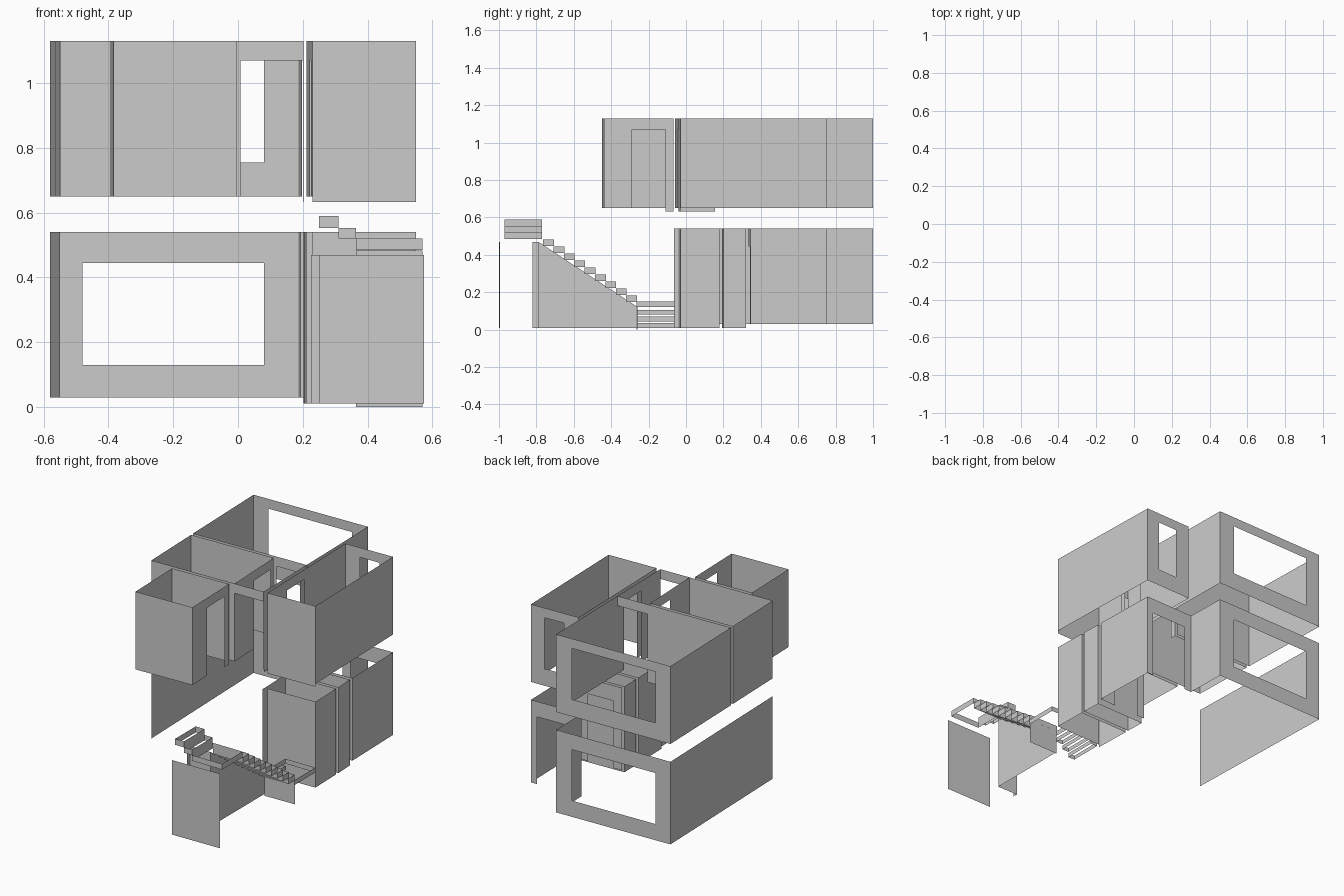
import bpy, bmesh


def finish(name, bm):
    bmesh.ops.remove_doubles(bm, verts=bm.verts, dist=1e-5)
    me = bpy.data.meshes.new(name)
    bm.to_mesh(me)
    bm.free()
    ob = bpy.data.objects.new(name, me)
    bpy.context.collection.objects.link(ob)
    return ob


def quad(bm, a, b, z0, z1):
    bm.faces.new([bm.verts.new(c) for c in
                  ((*a, z0), (*b, z0), (*b, z1), (*a, z1))])


def wall(bm, p, q, z0, z1, hole=None):
    """Thin vertical wall from p to q; hole = (start, end, bottom, top),
    start and end measured on the wall's main axis."""
    ax = 0 if abs(q[0] - p[0]) > abs(q[1] - p[1]) else 1
    if p[ax] > q[ax]:
        p, q = q, p

    def at(c):
        t = (c - p[ax]) / (q[ax] - p[ax])
        return tuple(p[i] + t * (q[i] - p[i]) for i in (0, 1))
    if not hole:
        quad(bm, p, q, z0, z1)
        return
    s, e, b, t = hole
    s, e = at(s), at(e)
    for a, c, lo, hi in ((p, s, z0, z1), (e, q, z0, z1), (s, e, z0, b), (s, e, t, z1)):
        if hi - lo > 0.001 and max(abs(a[0] - c[0]), abs(a[1] - c[1])) > 0.001:
            quad(bm, a, c, lo, hi)


def room(name, walls, z0, z1):
    bm = bmesh.new()
    for w in walls:
        p, q = w[:2]
        wall(bm, p, q, z0, z1, w[2] if len(w) > 2 else None)
    return finish(name, bm)


def panels(name, items):
    bm = bmesh.new()
    for p, q, z0, z1 in items:
        quad(bm, p, q, z0, z1)
    return finish(name, bm)


def treads(name, items):
    """Open-topped tread edges: x0, x1, y0, y1, z0, z1."""
    bm = bmesh.new()
    for x0, x1, y0, y1, z0, z1 in items:
        c = [(x0, y0), (x1, y0), (x1, y1), (x0, y1)]
        for i in range(4):
            quad(bm, c[i], c[(i + 1) % 4], z0, z1)
    return finish(name, bm)


# ---- upper storey ----
U0, U1, LINTEL, SILL = 0.65, 1.13, 1.07, 0.755
room("upper_large_room", [
    ((-0.58, 0.98), (0.187, 1.0), (-0.48, 0.08, SILL, LINTEL)),
    ((-0.58, 0.98), (-0.563, 0.367)),
    ((-0.563, 0.367), (-0.005, 0.383)),
    ((0.187, 1.0), (0.203, -0.04), (0.155, 0.325, U0, LINTEL)),
], U0, U1)
room("upper_middle_room", [
    ((-0.55, -0.06), (-0.562, 0.345)),
    ((-0.562, 0.345), (-0.008, 0.36)),
    ((-0.008, 0.36), (0.008, -0.045), (0.155, 0.325, U0, LINTEL)),
    ((0.008, -0.045), (-0.55, -0.06)),
], U0, U1)
room("upper_front_room", [
    ((-0.385, -0.45), (-0.005, -0.438)),
    ((-0.005, -0.438), (-0.015, -0.067), (-0.29, -0.11, U0, LINTEL)),
    ((-0.015, -0.067), (-0.395, -0.08)),
    ((-0.395, -0.08), (-0.385, -0.45)),
], U0, U1)
room("upper_side_room", [
    ((0.23, -0.04), (0.55, -0.03)),
    ((0.55, -0.03), (0.53, 0.755)),
    ((0.53, 0.755), (0.212, 0.745), (0.31, 0.44, SILL, LINTEL)),
    ((0.212, 0.745), (0.23, -0.04), (0.155, 0.325, U0, LINTEL)),
], U0, U1)
panels("hall_lintels", [
    ((0.008, -0.045), (0.203, -0.04), LINTEL, U1),
    ((-0.005, 0.383), (0.198, 0.388), LINTEL, U1),
])
panels("stairwell_edges", [
    ((0.23, -0.04), (0.55, -0.03), 0.633, U0),
    ((0.203, -0.035), (0.2, 0.155), 0.633, U0),
    ((-0.015, -0.11), (-0.016, -0.067), 0.633, U0),
])

# ---- lower storey ----
G0, G1, GL = 0.03, 0.54, 0.445
room("lower_large_room", [
    ((-0.55, -0.06), (-0.58, 0.98)),
    ((-0.58, 0.98), (0.187, 1.0), (-0.48, 0.08, 0.13, GL)),
    ((0.187, 1.0), (0.193, 0.745)),
    ((0.193, 0.745), (0.53, 0.755), (0.245, 0.49, G0, GL)),
    ((0.53, 0.755), (0.54, 0.345)),
    ((0.54, 0.345), (0.203, 0.333), (0.26, 0.43, G0, GL)),
], G0, G1)
room("lower_closet", [
    ((0.203, 0.31), (0.54, 0.32)),
    ((0.54, 0.32), (0.545, 0.2)),
    ((0.545, 0.2), (0.206, 0.193)),
    ((0.206, 0.193), (0.203, 0.31)),
], 0.01, G1)
room("lower_small_room", [
    ((0.23, -0.04), (0.55, -0.03)),
    ((0.55, -0.03), (0.545, 0.178)),
    ((0.545, 0.178), (0.206, 0.17)),
    ((0.206, 0.17), (0.212, -0.04)),
    ((0.212, -0.065), (0.212, -0.035)),
], 0.01, G1)

# ---- staircase ----
H = 0.035
XL, XR = 0.365, 0.57
lower = [(0.23 + 0.045 * i, 0.275 + 0.045 * i, -0.265, -0.06, 0.01 + H * i, 0.035 + H * i)
         for i in range(3)]
lower.append((XL, XR, -0.265, -0.06, 0.12, 0.15))
treads("stair_lower_flight", lower)
treads("stair_main_flight", [
    (XL, XR, -0.32 - 0.0555 * i, -0.262 - 0.0555 * i, 0.148 + 0.0375 * i, 0.183 + 0.0375 * i)
    for i in range(9)])
treads("stair_upper_flight", [
    (XL, XR, -0.97, -0.77, 0.485, 0.52),
    (0.31, XL, -0.97, -0.77, 0.52, 0.553),
    (0.25, 0.31, -0.97, -0.77, 0.553, 0.59)])

# sloped wall under the main flight
bm = bmesh.new()
bm.faces.new([bm.verts.new((XL, y, z)) for y, z in
              ((-0.79, 0.01), (-0.265, 0.01), (-0.265, 0.125), (-0.79, 0.47))])
finish("stair_side_wall", bm)
panels("stair_support_walls", [
    ((XL, -0.265), (XR, -0.26), 0.0, 0.125),
    ((0.225, -0.79), (XL, -0.79), 0.01, 0.47),
    ((0.225, -0.82), (0.225, -0.79), 0.01, 0.47),
])
panels("front_wall", [((0.25, -1.0), (0.575, -0.995), 0.01, 0.47)])
